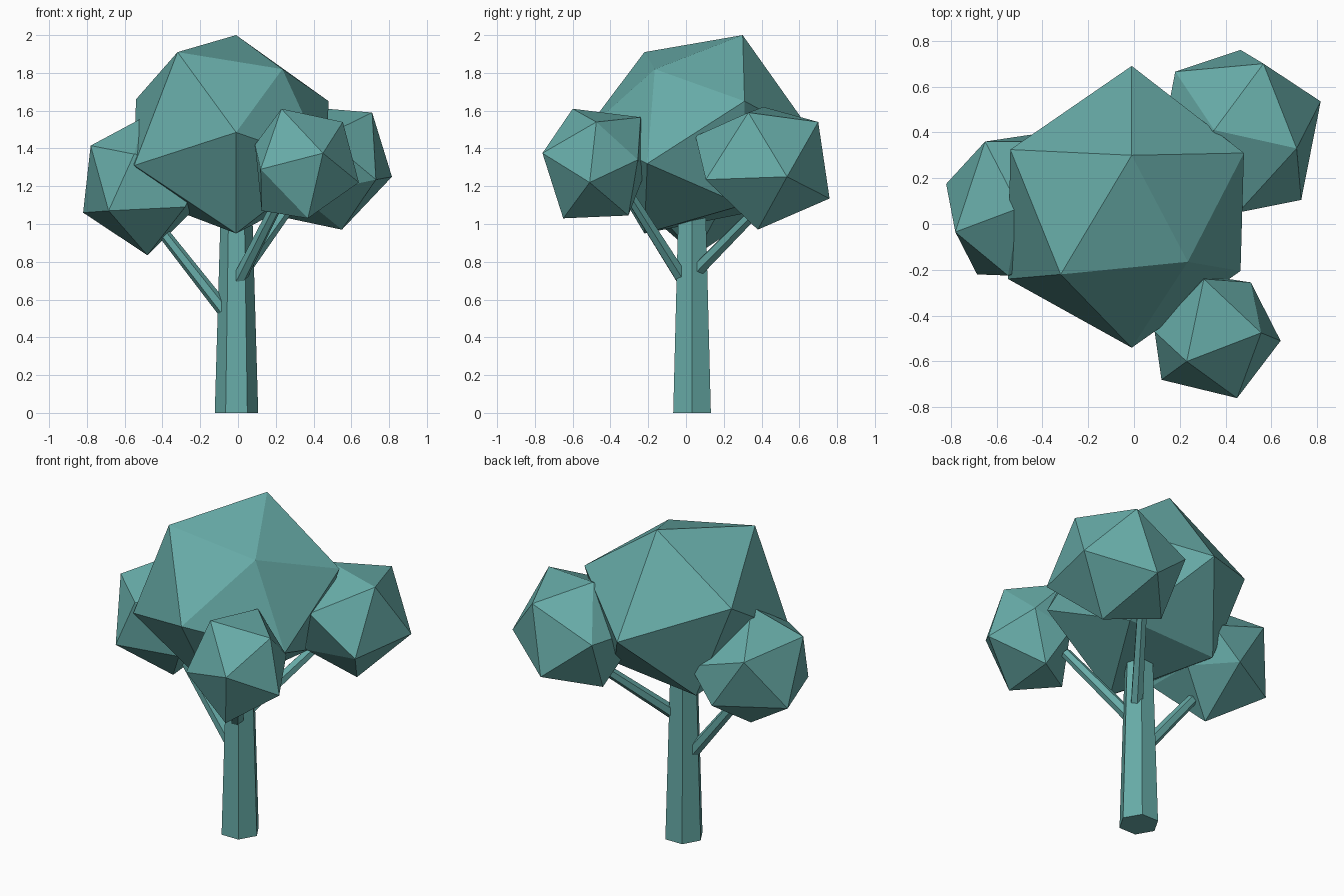
import bpy, bmesh
from mathutils import Vector

# Single teal colour for the whole tree
teal = bpy.data.materials.new("teal")
teal.diffuse_color = (0.136, 0.41, 0.39, 1)


def finish(name, bm):
    bmesh.ops.recalc_face_normals(bm, faces=bm.faces)
    mesh = bpy.data.meshes.new(name)
    bm.to_mesh(mesh)
    bm.free()
    mesh.materials.append(teal)
    obj = bpy.data.objects.new(name, mesh)
    bpy.context.collection.objects.link(obj)
    return obj


def limb(name, start, end, r1, r2, sides=6):
    """Tapered prism between two points."""
    a, b = Vector(start), Vector(end)
    bm = bmesh.new()
    bmesh.ops.create_cone(bm, cap_ends=True, segments=sides,
                          radius1=r1, radius2=r2, depth=(b - a).length)
    axis = b - a
    if axis.xy.length > 1e-6:
        bmesh.ops.rotate(bm, verts=bm.verts, cent=(0, 0, 0),
                         matrix=axis.to_track_quat('Z', 'Y').to_matrix())
    else:
        # Corners point along x
        top = max(bm.verts, key=lambda v: v.co.z).co
        turn = Vector((top.x, top.y, 0)).rotation_difference(Vector((1, 0, 0)))
        bmesh.ops.rotate(bm, verts=bm.verts, cent=(0, 0, 0), matrix=turn.to_matrix())
    bmesh.ops.translate(bm, verts=bm.verts, vec=(a + b) / 2)
    return finish(name, bm)


def foliage(name, centre, corners):
    """Uneven 20-sided clump; corners without a partner are mirrored through the centre."""
    c = Vector(centre)
    pts = [Vector(p) for p in corners]
    opposite = [2 * c - p for p in pts]
    pts += [o for o in opposite if min((o - p).length for p in pts) > 0.22]
    bm = bmesh.new()
    for p in pts:
        bm.verts.new(p)
    bmesh.ops.convex_hull(bm, input=bm.verts)
    return finish(name, bm)


# Trunk and branches
limb("trunk", (-0.008, 0.032, 0), (-0.008, 0.032, 1.06), 0.115, 0.084)
limb("left_branch", (-0.075, 0.03, 0.545), (-0.44, 0.05, 1.01), 0.038, 0.030)
limb("front_right_branch", (0.0, -0.01, 0.695), (0.24, -0.31, 1.17), 0.038, 0.030)
limb("back_right_branch", (0.03, 0.06, 0.755), (0.30, 0.43, 1.13), 0.038, 0.030)

# Main crown
foliage("main_crown", (-0.02, 0.06, 1.47), [
    (-0.01, 0.30, 2.0), (-0.32, -0.22, 1.91), (0.235, -0.165, 1.82),
    (-0.54, 0.325, 1.66), (0.48, 0.31, 1.65), (-0.01, 0.69, 1.45),
    (-0.01, -0.54, 1.485), (-0.55, -0.24, 1.31), (0.465, -0.205, 1.32),
    (-0.01, -0.22, 0.95), (-0.30, 0.33, 1.06), (0.28, 0.30, 1.10)])

# Side clumps
foliage("front_right_clump", (0.365, -0.49, 1.32), [
    (0.23, -0.60, 1.61), (0.555, -0.475, 1.54), (0.64, -0.51, 1.22),
    (0.45, -0.76, 1.375), (0.12, -0.68, 1.29), (0.37, -0.65, 1.03),
    (0.305, -0.24, 1.565), (0.51, -0.255, 1.34), (0.39, -0.305, 1.045),
    (0.125, -0.48, 1.07)])
foliage("back_right_clump", (0.46, 0.405, 1.30), [
    (0.815, 0.535, 1.25), (0.71, 0.33, 1.59), (0.73, 0.105, 1.235),
    (0.565, 0.70, 1.54), (0.55, 0.38, 0.97), (0.465, 0.76, 1.135),
    (0.35, 0.41, 1.62), (0.18, 0.665, 1.37), (0.33, 0.20, 1.15),
    (0.22, 0.50, 1.04)])
foliage("left_clump", (-0.49, 0.06, 1.20), [
    (-0.78, -0.035, 1.415), (-0.82, 0.175, 1.06), (-0.685, -0.22, 1.07),
    (-0.48, 0.05, 0.835), (-0.65, 0.36, 1.37), (-0.55, -0.225, 1.37),
    (-0.25, 0.17, 1.06), (-0.28, -0.18, 1.09), (-0.28, 0.36, 1.25),
    (-0.45, 0.39, 1.06)])
